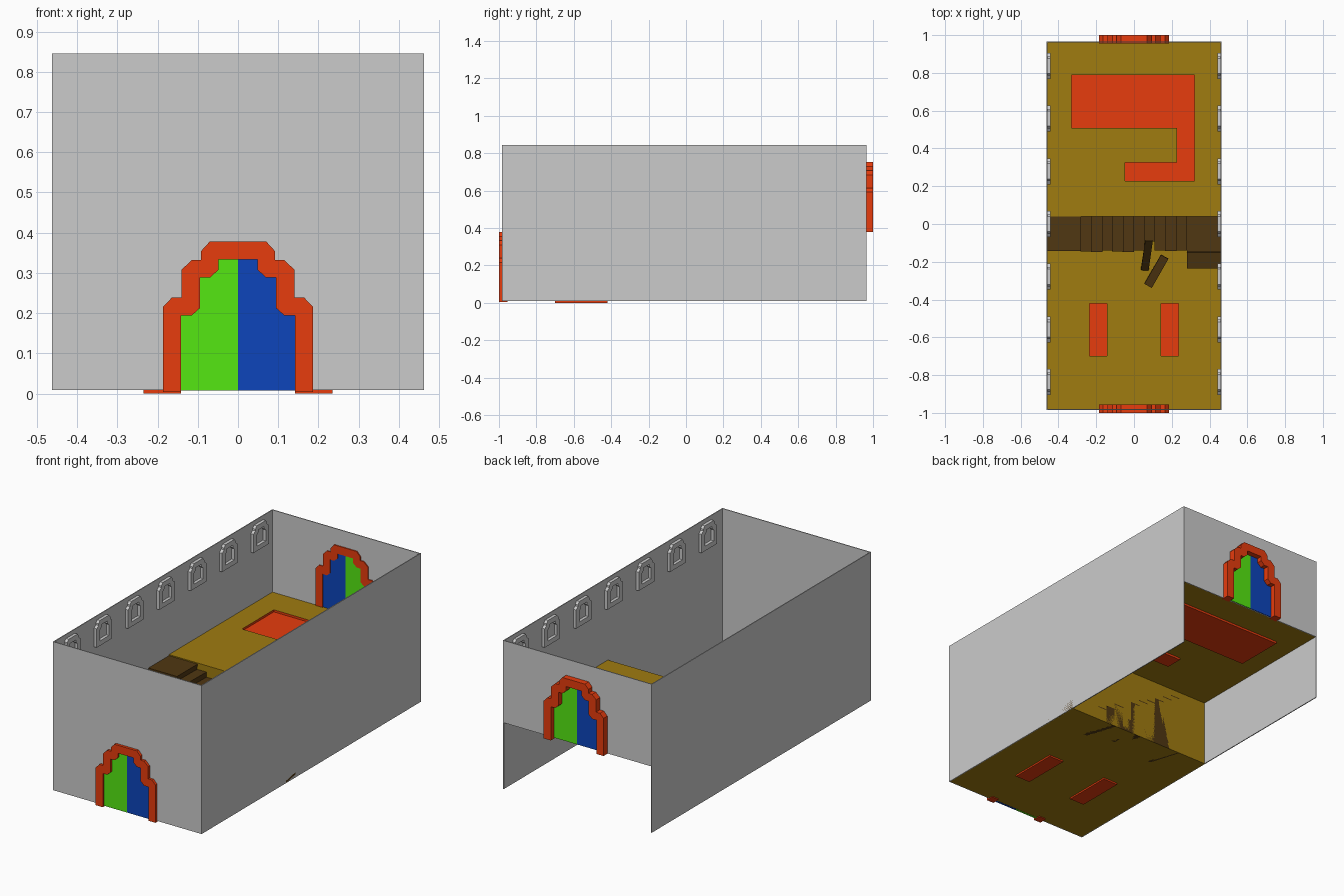
import bpy, bmesh, random
from mathutils import Matrix, Vector, Euler

if "Cube" in bpy.data.objects:
    bpy.data.objects.remove(bpy.data.objects["Cube"])
random.seed(4)


def mat(name, r, g, b):
    m = bpy.data.materials.new(name)
    m.diffuse_color = (r, g, b, 1)
    m.use_nodes = True
    m.node_tree.nodes["Principled BSDF"].inputs["Base Color"].default_value = m.diffuse_color
    return m


RED = mat("red", 0.8, 0.045, 0.004)
GREEN = mat("green", 0.09, 0.8, 0.006)
BLUE = mat("blue", 0.004, 0.06, 0.5)
GOLD = mat("gold", 0.35, 0.2, 0.005)
BROWN = mat("brown", 0.08, 0.038, 0.006)


def finish(name, bm, m=None):
    bmesh.ops.recalc_face_normals(bm, faces=bm.faces)
    me = bpy.data.meshes.new(name)
    bm.to_mesh(me)
    bm.free()
    ob = bpy.data.objects.new(name, me)
    bpy.context.collection.objects.link(ob)
    if m:
        me.materials.append(m)
    return ob


def box(name, x, y, z, m=None, rot=(0, 0, 0)):
    """Box from three (low, high) ranges, rotated about its centre."""
    c = Vector([(a[0] + a[1]) / 2 for a in (x, y, z)])
    s = [a[1] - a[0] for a in (x, y, z)]
    bm = bmesh.new()
    bmesh.ops.create_cube(bm, size=1, matrix=Matrix.LocRotScale(c, Euler(rot), Vector(s)))
    return finish(name, bm, m)


def sheet(name, loops, place, normal, m=None, thick=0):
    """Flat shape with optional holes, placed in 3D and thickened about its plane."""
    bm = bmesh.new()
    for loop in loops:
        vs = [bm.verts.new(place(u, v)) for u, v in loop]
        for a, b in zip(vs, vs[1:] + vs[:1]):
            bm.edges.new((a, b))
    bmesh.ops.triangle_fill(bm, use_beauty=True, edges=bm.edges[:], normal=normal)
    ob = finish(name, bm, m)
    if thick:
        mod = ob.modifiers.new("thickness", 'SOLIDIFY')
        mod.thickness = thick
        mod.offset = 0
    return ob


def pit(name, loop, z, depth):
    """Shallow red recess below floor level."""
    bm = bmesh.new()
    top = [bm.verts.new((u, v, z)) for u, v in loop]
    low = [bm.verts.new((u, v, z - depth)) for u, v in loop]
    bm.faces.new(low)
    n = len(loop)
    for i in range(n):
        j = (i + 1) % n
        bm.faces.new((top[i], top[j], low[j], low[i]))
    return finish(name, bm, RED)


def rect(x0, x1, y0, y1):
    return [(x0, y0), (x1, y0), (x1, y1), (x0, y1)]


def mirror(half):
    return half + [(-u, v) for u, v in reversed(half)]


W, Y0, Y1, TOP = 0.463, -0.985, 0.966, 0.845
LOW, HIGH, MID = 0.009, 0.382, 0.04
T = 0.005

# walls
for s, side in ((-1, "left"), (1, "right")):
    box(side + "_wall", sorted((s * W, s * (W - T))), (Y0, Y1), (LOW, TOP))
box("front_wall", (-W, W), (Y0, Y0 + T), (LOW, TOP))
box("back_wall", (-W, W), (Y1 - T, Y1), (HIGH, TOP))

# floors with sunken red areas
pools = [rect(-0.235, -0.142, -0.7, -0.42), rect(0.142, 0.235, -0.7, -0.42)]
hook = [(-0.33, 0.79), (0.32, 0.79), (0.32, 0.228), (-0.047, 0.228),
        (-0.047, 0.325), (0.228, 0.325), (0.228, 0.507), (-0.33, 0.507)]
up = (0, 0, 1)
sheet("lower_floor", [rect(-W, W, Y0, MID)] + pools, lambda u, v: (u, v, LOW), up, GOLD)
sheet("upper_floor", [rect(-W, W, MID, Y1), hook], lambda u, v: (u, v, HIGH), up, GOLD)
sheet("ledge_wall", [rect(-W, W, LOW, HIGH)], lambda u, v: (u, MID, v), (0, -1, 0), GOLD)
for i, p in enumerate(pools):
    pit(f"lower_recess_{i}", p, LOW, LOW)
pit("upper_recess", hook, HIGH, 0.012)

# stepped arch doors
outer = [(0.186, 0), (0.186, 0.212), (0.164, 0.235), (0.14, 0.235), (0.14, 0.304),
         (0.115, 0.328), (0.092, 0.328), (0.092, 0.35), (0.07, 0.374)]
inner = [(0.142, 0), (0.142, 0.19), (0.115, 0.19), (0.094, 0.209), (0.094, 0.284),
         (0.07, 0.284), (0.048, 0.304), (0.048, 0.329)]
frame = mirror(outer) + [(-u, v) for u, v in inner] + inner[::-1]
leaf = [(0, 0)] + inner + [(0, inner[-1][1])]
for side, y, yp, z, s in (("front", -0.9775, Y0 + T / 2, 0.004, 1),
                          ("back", 0.9775, Y1 - T / 2, 0.38, -1)):
    sheet(side + "_door_frame", [frame], lambda u, v: (u, y, z + v), (0, 1, 0), RED, 0.045)
    sheet(side + "_door_leaf_green", [leaf], lambda u, v: (-s * u, yp, z + 0.004 + v), (0, 1, 0), GREEN, 0.012)
    sheet(side + "_door_leaf_blue", [leaf], lambda u, v: (s * u, yp, z + 0.004 + v), (0, 1, 0), BLUE, 0.012)

# seven relief windows along each side wall
win_out = mirror([(0.069, 0), (0.069, 0.105), (0.052, 0.118), (0.052, 0.128), (0.04, 0.142)])
win_in = mirror([(0.04, 0.027), (0.04, 0.088), (0.026, 0.1), (0.026, 0.114)])
for s, side in ((-1, "left"), (1, "right")):
    for i in range(7):
        yc = (i - 3) * 0.279
        sheet(f"{side}_window_{i}", [win_out, win_in],
              lambda u, v: (s * (W - 0.012), yc + u, 0.68 + v), (1, 0, 0), None, 0.02)

# broken staircase descending to the right along the ledge
F = -0.143
box("top_landing", (-W, -0.28), (F, MID), (0.362, 0.376), BROWN)
box("landing_support", (-W, -0.283), (F + 0.006, MID), (LOW, 0.362), BROWN)
N, STEP = 10, 0.056
for i in range(N):
    x = -0.28 + i * STEP
    z = 0.376 - (i + 1) * 0.0285
    if i == 6:  # collapsed step leaves a gap
        box("broken_step_base", (x, x + STEP), (F + 0.05, MID), (LOW, z - 0.09), BROWN)
        continue
    j = random.uniform(-0.006, 0.004)
    box(f"tread_{i}", (x - 0.004, x + STEP), (F + j, MID), (z - 0.012, z), BROWN,
        (random.uniform(-0.02, 0.02), random.uniform(-0.03, 0.03), 0))
    box(f"step_support_{i}", (x, x + STEP), (F + 0.008, MID), (LOW, z - 0.01), BROWN)
box("bottom_landing", (0.28, W), (F - 0.005, MID), (LOW, 0.062), BROWN)
box("bottom_step", (0.28, W), (-0.235, -0.148), (0.018, 0.03), BROWN, (0.2, 0, 0))

# fallen planks
box("fallen_plank_a", (0.048, 0.088), (-0.27, -0.06), (0.09, 0.102), BROWN, (0.75, 0.1, -0.05))
box("fallen_plank_b", (0.096, 0.141), (-0.34, -0.16), (0.03, 0.042), BROWN, (0.2, 0.1, -0.5))
